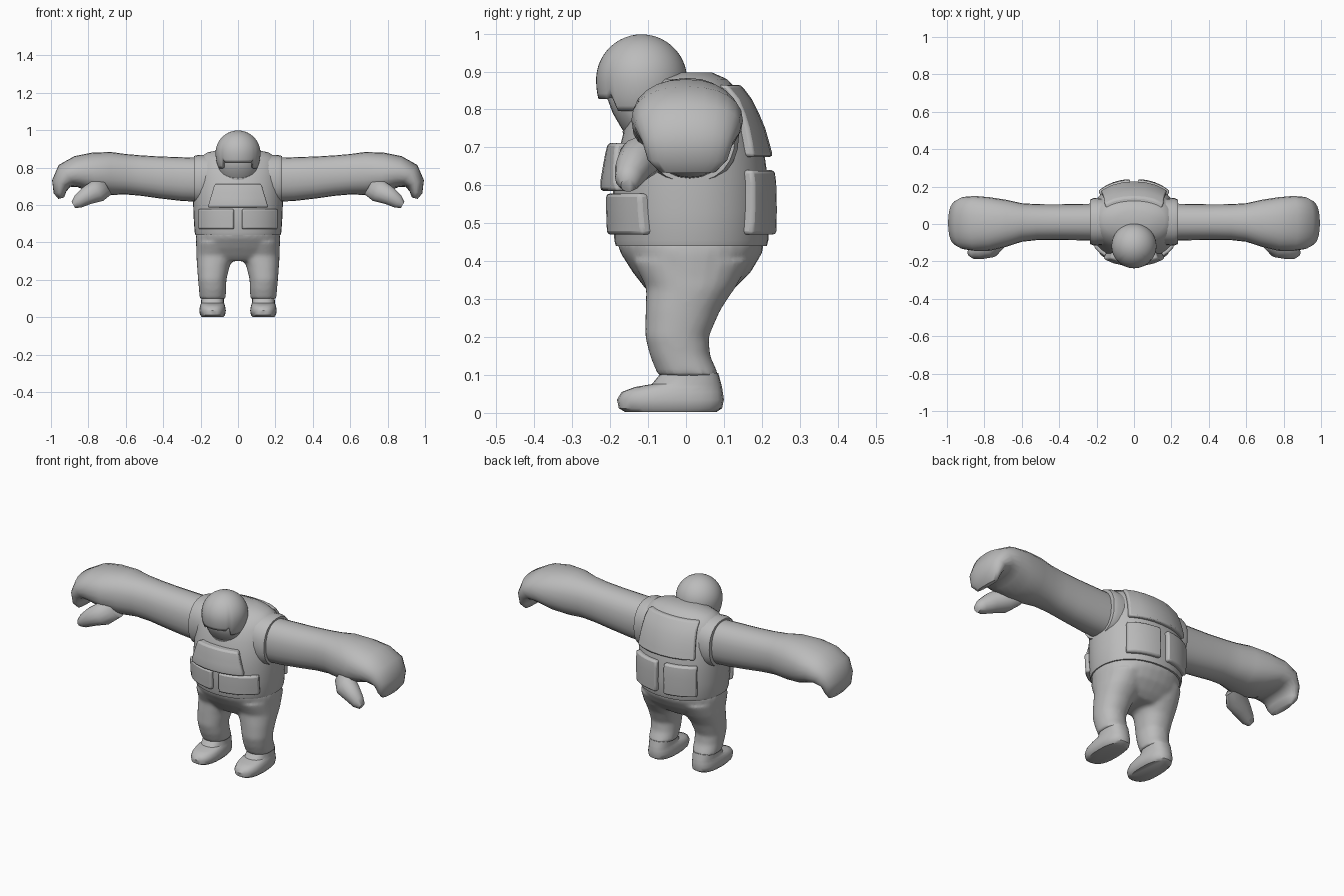
import bpy, bmesh, math
from mathutils import Vector

if "Cube" in bpy.data.objects:
    bpy.data.objects.remove(bpy.data.objects["Cube"])

GREY = bpy.data.materials.new("plain grey")
GREY.diffuse_color = (0.5, 0.5, 0.5, 1)
GREY.use_nodes = True
GREY.node_tree.nodes["Principled BSDF"].inputs["Base Color"].default_value = GREY.diffuse_color


def finish(name, bm, angle=40):
    bmesh.ops.recalc_face_normals(bm, faces=bm.faces)
    me = bpy.data.meshes.new(name)
    bm.to_mesh(me)
    bm.free()
    me.materials.append(GREY)
    ob = bpy.data.objects.new(name, me)
    bpy.context.collection.objects.link(ob)
    bpy.ops.object.select_all(action='DESELECT')
    bpy.context.view_layer.objects.active = ob
    ob.select_set(True)
    bpy.ops.object.shade_smooth_by_angle(angle=math.radians(angle))
    return ob


def loft(bm, rings, n=24, power=2.0):
    """Skin superellipse rings given as (centre, u radius vector, v radius vector)."""
    rows = []
    for c, u, v in rings:
        row = []
        for i in range(n):
            a = 2 * math.pi * i / n
            cu, sv = math.cos(a), math.sin(a)
            p = Vector(c) + Vector(u) * math.copysign(abs(cu) ** (2 / power), cu) \
                + Vector(v) * math.copysign(abs(sv) ** (2 / power), sv)
            row.append(bm.verts.new(p))
        rows.append(row)
    for a, b in zip(rows, rows[1:]):
        for i in range(n):
            bm.faces.new((a[i], a[(i + 1) % n], b[(i + 1) % n], b[i]))
    bm.faces.new(rows[0])
    bm.faces.new(rows[-1])


def flat_ring(x, z, rx, y0, y1):
    return (x, (y0 + y1) / 2, z), (rx, 0, 0), (0, (y1 - y0) / 2, 0)


def mirror(ob):
    ob.modifiers.new("mirror", 'MIRROR')


# Vest body: z, half width, front y, back y
VEST = [(0.44, .228, -.185, .213), (0.455, .232, -.189, .217), (0.53, .237, -.192, .219),
        (0.61, .24, -.192, .217), (0.68, .238, -.18, .207), (0.75, .232, -.162, .187),
        (0.81, .225, -.135, .162), (0.85, .21, -.105, .138), (0.88, .165, -.07, .108),
        (0.897, .09, -.02, .07)]
bm = bmesh.new()
loft(bm, [flat_ring(0, *r) for r in VEST], 40, 2.2)
finish("vest", bm)


def vest_y(x, z, side):
    """Surface depth of the vest at x, z; side is -1 front, 1 back."""
    for a, b in zip(VEST, VEST[1:]):
        if z <= b[0]:
            t = (z - a[0]) / (b[0] - a[0])
            w, f, k = (a[i] + (b[i] - a[i]) * t for i in (1, 2, 3))
            q = max(0, 1 - min(1, abs(x) / w) ** 2.2) ** (1 / 2.2)
            return (f + k) / 2 + side * (k - f) / 2 * q


def pad(name, side, x0, x1, z0, z1, thick, top=1.0, both=False):
    """Rounded plate that follows the vest surface."""
    bm, nx, nz = bmesh.new(), 6, 5
    grid = {}
    for i in range(nx + 1):
        for j in range(nz + 1):
            z = z0 + (z1 - z0) * j / nz
            x = (x0 + (x1 - x0) * i / nx) * (1 + (top - 1) * j / nz)
            y = vest_y(x, z, side)
            nrm = Vector((x * 1.1, side * 0.2, 0)).normalized()
            grid[i, j, 0] = bm.verts.new((x, y - side * .015, z))
            grid[i, j, 1] = bm.verts.new(Vector((x, y, z)) + nrm * thick)
    for i in range(nx):
        for j in range(nz):
            for k in (0, 1):
                bm.faces.new([grid[i + a, j + b, k] for a, b in ((0, 0), (1, 0), (1, 1), (0, 1))])
    rim = [(i, 0) for i in range(nx)] + [(nx, j) for j in range(nz)] \
        + [(i, nz) for i in range(nx, 0, -1)] + [(0, j) for j in range(nz, 0, -1)]
    for a, b in zip(rim, rim[1:] + rim[:1]):
        bm.faces.new((grid[(*a, 0)], grid[(*b, 0)], grid[(*b, 1)], grid[(*a, 1)]))
    ob = finish(name, bm)
    if both:
        mirror(ob)
    bev = ob.modifiers.new("soft edges", 'BEVEL')
    bev.width, bev.segments, bev.angle_limit = .009, 2, math.radians(50)


pad("chest_plate", -1, -.145, .145, .585, .712, .034, top=.76)
pad("front_pouch", -1, .02, .2, .47, .578, .02, both=True)
pad("back_pouch", 1, .02, .175, .47, .64, .022, both=True)
pad("back_plate", 1, -.165, .165, .675, .865, .022, top=.88)

# Vest arm openings
bm = bmesh.new()
loft(bm, [((.13, .012, .735), (0, .12, 0), (0, 0, .13)),
          ((.215, .012, .735), (0, .128, 0), (0, 0, .132)),
          ((.236, .012, .735), (0, .118, 0), (0, 0, .126))], 24, 2.3)
mirror(finish("arm_opening", bm))

# Tilted collar around the neck
bm = bmesh.new()
t = math.radians(42)
d = Vector((0, math.cos(t), math.sin(t)))
up = Vector((0, -math.sin(t), math.cos(t)))
mid = Vector((0, -.075, .812))
loft(bm, [(mid - up * .05, (.15, 0, 0), d * .13), (mid, (.135, 0, 0), d * .122),
          (mid + up * .01, (.125, 0, 0), d * .115)], 32)
finish("collar", bm)

# Arm and curled mitten hand: x, y, z, downward tilt, half depth, half thickness
ARM = [(.16, .01, .732, 0, .1, .117), (.3, .01, .738, 0, .097, .117), (.42, .01, .747, 0, .095, .112),
       (.52, .01, .757, 0, .096, .108), (.6, .008, .764, 0, .103, .108), (.68, .004, .768, 0, .125, .115),
       (.77, 0, .769, 6, .143, .111), (.85, .003, .771, 16, .147, .093), (.91, .005, .755, 40, .14, .076),
       (.945, .005, .715, 70, .12, .052), (.95, .665, 0, 0, 0, 0), (.945, .004, .636, 105, .075, .016)]
ARM[10] = (.952, .004, .667, 98, .105, .034)
bm = bmesh.new()
rings = []
for x, y, z, tilt, ry, rz in ARM:
    a = math.radians(tilt)
    rings.append(((x, y, z), (0, ry, 0), (math.sin(a) * rz, 0, math.cos(a) * rz)))
loft(bm, rings, 24, 2.25)
mirror(finish("arm", bm, 60))

# Thumb
bm = bmesh.new()
loft(bm, [((x, y, z), (0, r, 0), (.5 * r, 0, .87 * r)) for x, y, z, r in
          [(.7, -.075, .7, .05), (.75, -.115, .675, .062), (.81, -.137, .648, .05),
           (.855, -.15, .618, .037), (.88, -.152, .6, .02)]], 14)
mirror(finish("thumb", bm, 60))

# Trousers: hips and two legs fused into one skin
bm = bmesh.new()
loft(bm, [flat_ring(0, *r) for r in
          [(.452, .222, -.183, .208), (.42, .226, -.172, .2), (.37, .224, -.14, .17),
           (.325, .205, -.105, .125), (.3, .17, -.08, .09)]], 32, 2.2)
for s in (-1, 1):
    loft(bm, [flat_ring(s * x, z, rx, y0, y1) for x, z, rx, y0, y1 in
              [(.115, .4, .107, -.14, .17), (.12, .33, .103, -.105, .13), (.132, .27, .087, -.107, .09),
               (.138, .2, .076, -.108, .06), (.136, .15, .073, -.095, .064),
               (.136, .098, .07, -.074, .088)]], 24, 2.2)
ob = finish("trousers", bm)
rm = ob.modifiers.new("fuse", 'REMESH')
rm.mode, rm.voxel_size, rm.use_smooth_shade = 'VOXEL', .01, True
sm = ob.modifiers.new("relax", 'SMOOTH')
sm.factor, sm.iterations = .5, 6

# Shoes
bm = bmesh.new()
loft(bm, [flat_ring(.136, *r) for r in
          [(.002, .058, -.16, .08), (.012, .067, -.177, .095), (.035, .071, -.182, .1),
           (.055, .068, -.17, .097), (.068, .064, -.135, .095), (.076, .061, -.09, .093),
           (.105, .06, -.066, .085)]], 24, 2.5)
mirror(finish("shoe", bm))

# Face and neck
bm = bmesh.new()
loft(bm, [flat_ring(0, *r) for r in
          [(.72, .08, -.145, .0), (.75, .1, -.17, .0), (.79, .105, -.193, -.02),
           (.83, .108, -.208, -.02), (.88, .1, -.2, -.03)]], 28)
finish("head", bm)

# Helmet: dome with a brow lip and lower ear flaps
bm = bmesh.new()
n, m, R = 48, 16, .12
rows = []
for j in range(1, m + 1):
    row = []
    for i in range(n):
        a = 2 * math.pi * i / n
        front = -math.sin(a)
        rim = -.05 if front > .78 else (-.035 if front > .66 else -.082)
        th = math.acos(rim / R) * j / m
        r = R * math.sin(th)
        if th > math.pi / 2:
            r = R * (.45 + .55 * math.sin(th))
        row.append(bm.verts.new((r * math.cos(a), -.117 + r * math.sin(a), .878 + R * math.cos(th))))
    rows.append(row)
tip = bm.verts.new((0, -.117, .998))
for i in range(n):
    k = (i + 1) % n
    bm.faces.new((tip, rows[0][i], rows[0][k]))
    for a, b in zip(rows, rows[1:]):
        bm.faces.new((a[i], b[i], b[k], a[k]))
ob = finish("helmet", bm)
shell = ob.modifiers.new("shell", 'SOLIDIFY')
shell.thickness, shell.offset = .018, -1
